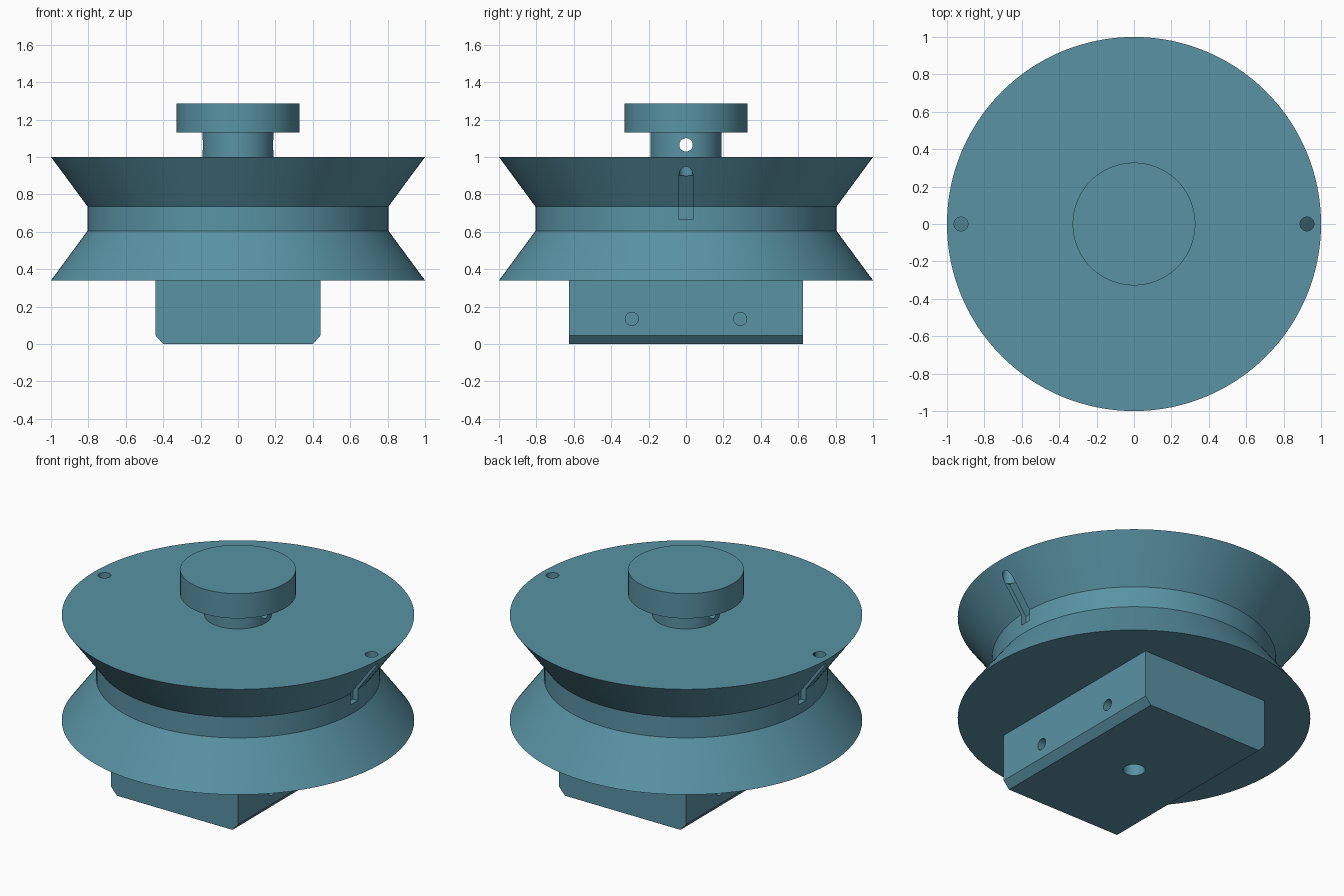
import bpy, bmesh, math
from mathutils import Matrix, Vector

if "Cube" in bpy.data.objects:
    bpy.data.objects.remove(bpy.data.objects["Cube"])

teal = bpy.data.materials.new("muted teal")
teal.diffuse_color = (0.10, 0.29, 0.37, 1)
teal.use_nodes = True
teal.node_tree.nodes["Principled BSDF"].inputs["Base Color"].default_value = teal.diffuse_color


def finish(name, bm):
    bmesh.ops.recalc_face_normals(bm, faces=bm.faces)
    mesh = bpy.data.meshes.new(name)
    bm.to_mesh(mesh)
    bm.free()
    mesh.materials.append(teal)
    obj = bpy.data.objects.new(name, mesh)
    bpy.context.collection.objects.link(obj)
    return obj


def lathe(name, profile, segments=128):
    """Closed solid turned about z from (radius, height) points."""
    bm = bmesh.new()
    rings = [[bm.verts.new((r * math.cos(2 * math.pi * i / segments),
                            r * math.sin(2 * math.pi * i / segments), z))
              for i in range(segments)] for r, z in profile]
    for low, high in zip(rings, rings[1:]):
        for i in range(segments):
            j = (i + 1) % segments
            bm.faces.new((low[i], low[j], high[j], high[i]))
    bm.faces.new(rings[0])
    bm.faces.new(rings[-1])
    return finish(name, bm)


def prism(name, outline, half):
    """Outline in the xz plane, extruded from y = -half to y = half."""
    bm = bmesh.new()
    face = bm.faces.new([bm.verts.new((x, -half, z)) for x, z in outline])
    new = bmesh.ops.extrude_face_region(bm, geom=[face])["geom"]
    bmesh.ops.translate(bm, vec=(0, 2 * half, 0),
                        verts=[v for v in new if isinstance(v, bmesh.types.BMVert)])
    return finish(name, bm)


def rod(name, start, end, radius):
    a, b = Vector(start), Vector(end)
    turn = (b - a).to_track_quat('Z', 'Y').to_matrix().to_4x4()
    bm = bmesh.new()
    bmesh.ops.create_cone(bm, cap_ends=True, segments=32, radius1=radius, radius2=radius,
                          depth=(b - a).length, matrix=Matrix.Translation((a + b) / 2) @ turn)
    return finish(name, bm)


def combine(target, tool, operation):
    mod = target.modifiers.new(tool.name, 'BOOLEAN')
    mod.operation = operation
    mod.solver = 'EXACT'
    mod.object = tool
    bpy.ops.object.select_all(action='DESELECT')
    bpy.context.view_layer.objects.active = target
    target.select_set(True)
    bpy.ops.object.modifier_apply(modifier=mod.name)
    bpy.data.objects.remove(tool)


# Grooved wheel with neck and knob
wheel = lathe("grooved_wheel_with_knob", [
    (1.0, 0.34), (0.805, 0.605), (0.805, 0.735), (1.0, 1.0),
    (0.19, 1.0), (0.19, 1.13), (0.328, 1.13), (0.328, 1.285)])

# Mounting block with chamfered lower edges
block = prism("mounting_block", [(-0.40, 0), (0.40, 0), (0.44, 0.045), (0.44, 0.40),
                                 (-0.44, 0.40), (-0.44, 0.045)], 0.626)
combine(wheel, block, 'UNION')

# Cross hole in the neck and blind hole under the block
combine(wheel, rod("neck_hole", (-0.5, 0, 1.065), (0.5, 0, 1.065), 0.036), 'DIFFERENCE')
combine(wheel, rod("shaft_hole", (0, 0, -0.1), (0, 0, 0.5), 0.063), 'DIFFERENCE')

for s in (-1, 1):
    # Cord hole through the rim, leading into a slanted channel
    combine(wheel, rod("cord_hole", (s * 0.925, 0, 0.6), (s * 0.925, 0, 1.1), 0.037), 'DIFFERENCE')
    channel = [(0.77, 0.665), (0.86, 0.665), (0.925, 0.75),
               (0.925, 0.90), (0.89, 0.90), (0.77, 0.735)]
    combine(wheel, prism("cord_channel", [(s * x, z) for x, z in channel], 0.0365), 'DIFFERENCE')
    # Screw holes in the block sides
    for y in (-0.29, 0.29):
        combine(wheel, rod("screw_hole", (s * 0.24, y, 0.135), (s * 0.6, y, 0.135), 0.035), 'DIFFERENCE')

bpy.ops.object.select_all(action='DESELECT')
wheel.select_set(True)
bpy.context.view_layer.objects.active = wheel
bpy.ops.object.shade_smooth_by_angle(angle=math.radians(25))
